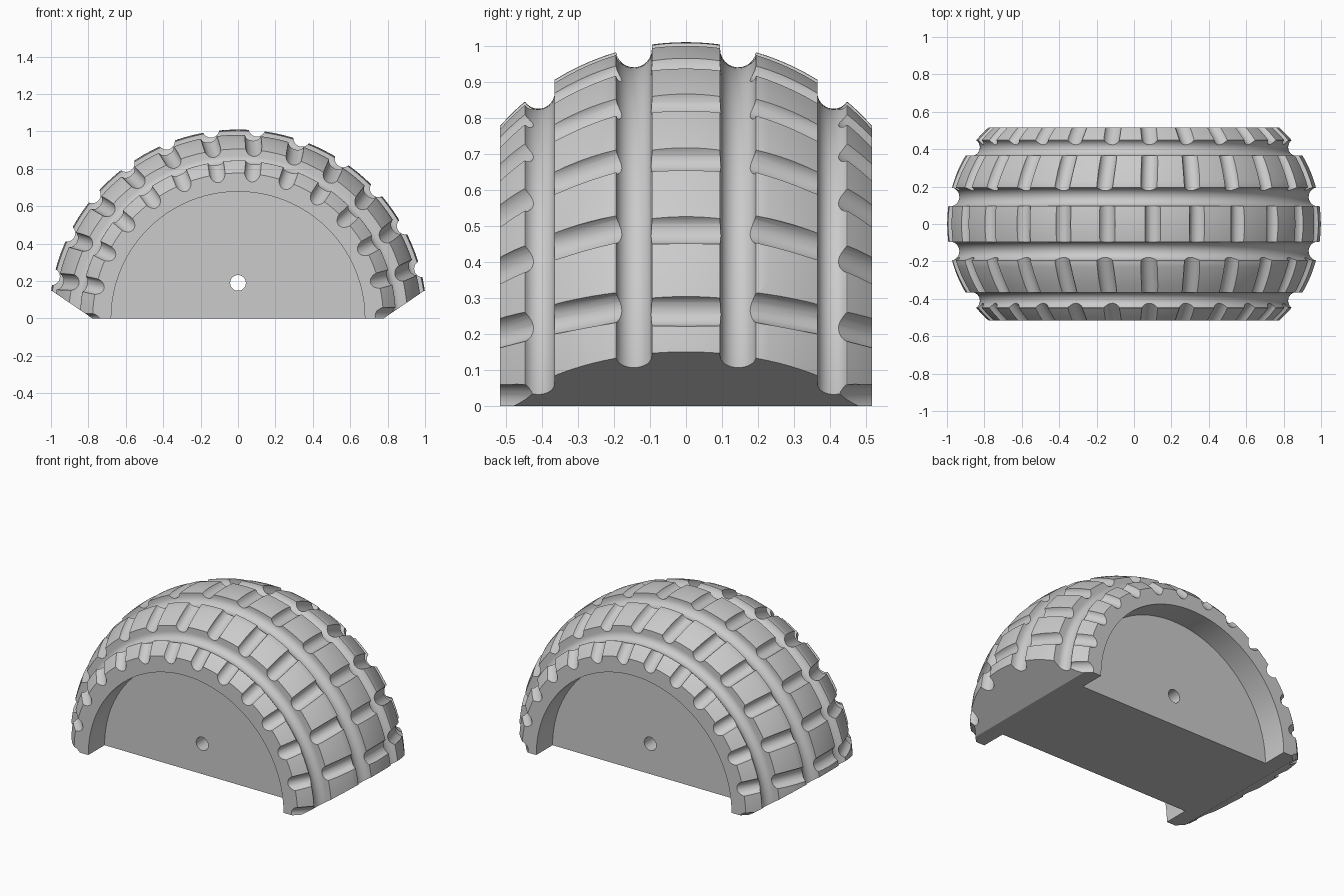
import bpy, bmesh
from math import sin, cos, pi, radians, sqrt
from mathutils import Vector, Matrix

if "Cube" in bpy.data.objects:
    bpy.data.objects.remove(bpy.data.objects["Cube"])

CROWN, ARC = 1.01, 0.69          # tread radius and crown curvature
HALF, HUB, RIM = 0.517, 0.355, 0.678
STEP = 360 / 26                  # lug spacing in degrees


def crown(y):
    return CROWN - ARC + sqrt(ARC * ARC - y * y)


def make_object(name, bm):
    bmesh.ops.recalc_face_normals(bm, faces=bm.faces)
    mesh = bpy.data.meshes.new(name)
    bm.to_mesh(mesh)
    bm.free()
    ob = bpy.data.objects.new(name, mesh)
    bpy.context.collection.objects.link(ob)
    return ob


def groove(cy, cr, radius, end):
    # round channel running around the tread
    angles = [radians(180 + (end - 180) * i / 12) for i in range(13)]
    return [(cy + radius * cos(a), cr + radius * sin(a)) for a in angles]


def rib(y0, y1, n=5):
    ys = [y0 + (y1 - y0) * i / n for i in range(n + 1)]
    return [(y, crown(y)) for y in ys]


# Half profile from the crown outward to the hub axis, then mirrored
half = rib(0, 0.095) + groove(0.145, 0.99, 0.05, 350)
half += rib(0.196, 0.365) + groove(0.41, 0.87, 0.045, 325)
half += rib(0.449, HALF, 3) + [(HALF, RIM), (HUB, RIM), (HUB, 0)]
profile = [(-y, r) for y, r in reversed(half[1:])] + half

# Wheel solid
bm = bmesh.new()
verts = [bm.verts.new((r, y, 0)) for y, r in profile]
edges = [bm.edges.new(pair) for pair in zip(verts, verts[1:])]
bmesh.ops.spin(bm, geom=verts + edges, cent=(0, 0, 0), axis=(0, 1, 0),
               angle=2 * pi, steps=156, use_merge=True)
bmesh.ops.remove_doubles(bm, verts=bm.verts, dist=0.0002)
wheel = make_object("half_wheel", bm)


def add_cylinder(bm, a, b, radius, segments=24):
    d = b - a
    m = Matrix.Translation((a + b) / 2) @ d.to_track_quat('Z', 'Y').to_matrix().to_4x4()
    bmesh.ops.create_cone(bm, cap_ends=True, segments=segments, radius1=radius,
                          radius2=radius, depth=d.length, matrix=m)


def polar(y, r, deg):
    a = radians(deg)
    return Vector((r * cos(a), y, r * sin(a)))


# Cross grooves: (y, radius, angle shift) of both axis ends
spans = [((-0.13, CROWN + 0.012, 0), (0.13, CROWN + 0.012, 0))]
for s in (-1, 1):
    spans.append(((s * 0.165, 1.008, 1.2), (s * 0.405, 0.902, 0.2)))
    spans.append(((s * 0.425, 0.889, 0), (s * 0.58, 0.734, 0)))

bm = bmesh.new()
for k in range(-6, 8):
    theta = 84.3 + STEP * k
    for (y0, r0, t0), (y1, r1, t1) in spans:
        add_cylinder(bm, polar(y0, r0, theta + t0), polar(y1, r1, theta + t1), 0.045)
tread_cutter = make_object("tread_cutter", bm)

# Axle hole
bm = bmesh.new()
add_cylinder(bm, Vector((0, -1, 0.19)), Vector((0, 1, 0.19)), 0.042, 32)
hole_cutter = make_object("hole_cutter", bm)

# Flat base with upswept ends
bm = bmesh.new()
outline = [(-1.3, 0.355), (-0.778, 0), (0.778, 0), (1.3, 0.355), (1.3, -1.3), (-1.3, -1.3)]
face = bm.faces.new([bm.verts.new((x, -1, z)) for x, z in outline])
ext = bmesh.ops.extrude_face_region(bm, geom=[face])
bmesh.ops.translate(bm, vec=(0, 2, 0),
                    verts=[g for g in ext["geom"] if isinstance(g, bmesh.types.BMVert)])
base_cutter = make_object("base_cutter", bm)

bpy.ops.object.select_all(action='DESELECT')
bpy.context.view_layer.objects.active = wheel
wheel.select_set(True)
for cutter in (tread_cutter, hole_cutter, base_cutter):
    cutter.hide_render = True
    mod = wheel.modifiers.new(cutter.name, 'BOOLEAN')
    mod.operation = 'DIFFERENCE'
    mod.solver = 'EXACT'
    mod.use_self = cutter is tread_cutter
    mod.object = cutter
    bpy.ops.object.modifier_apply(modifier=mod.name)
    bpy.data.objects.remove(cutter)

# Single grey material
grey = bpy.data.materials.new("light_grey")
grey.use_nodes = True
colour = (0.6, 0.6, 0.6, 1)
grey.diffuse_color = colour
grey.node_tree.nodes["Principled BSDF"].inputs["Base Color"].default_value = colour
wheel.data.materials.clear()
wheel.data.materials.append(grey)
bpy.ops.object.shade_smooth_by_angle(angle=radians(30))
